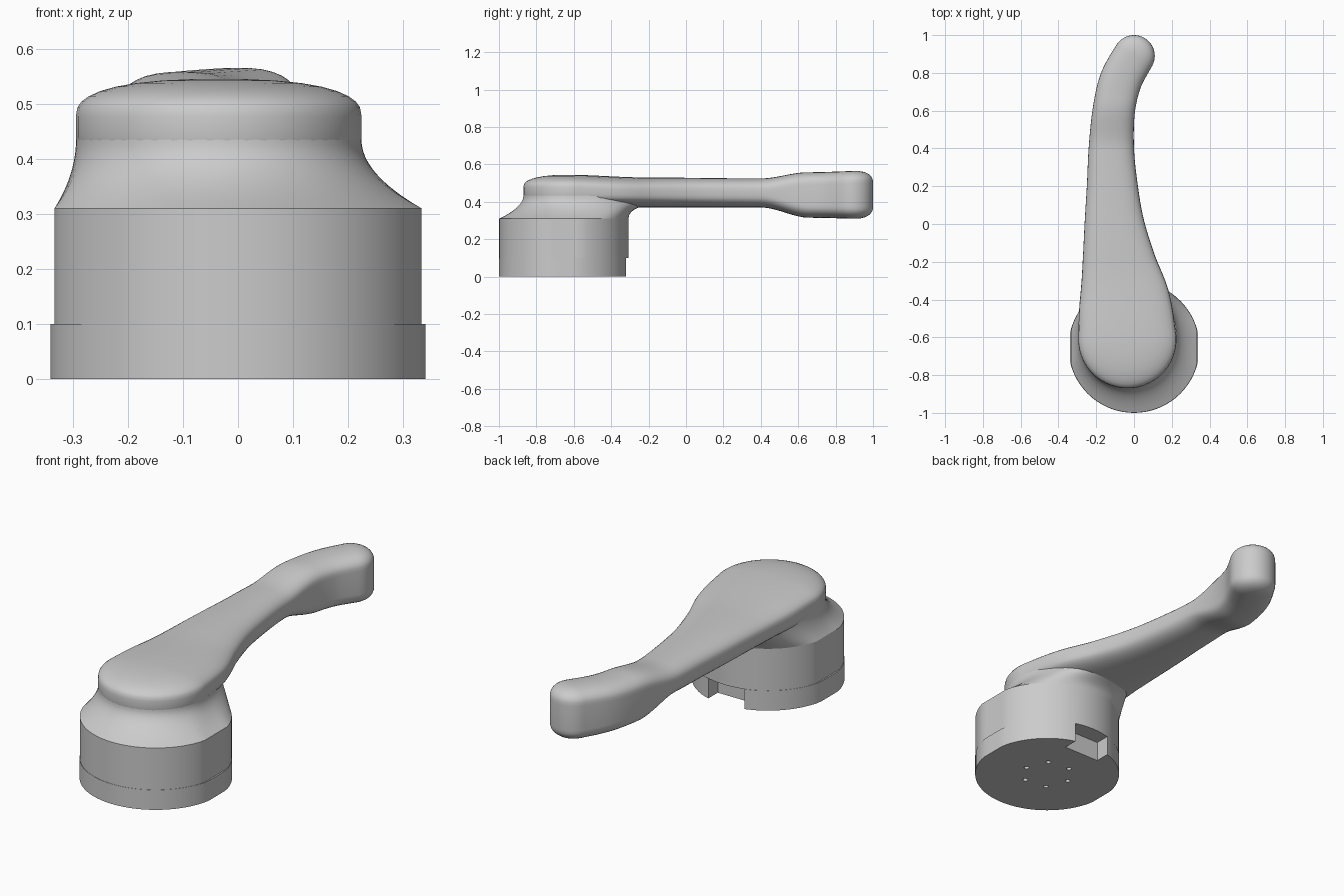
import bpy, bmesh
from math import sin, cos, pi, atan2, hypot, radians
from mathutils import Matrix

if "Cube" in bpy.data.objects:
    bpy.data.objects.remove(bpy.data.objects["Cube"])

CY = -0.6525  # hub centre in y


def loft(name, rings, caps=False):
    """Skin a list of closed rings with equal point counts."""
    bm = bmesh.new()
    loops = [[bm.verts.new(p) for p in ring] for ring in rings]
    n = len(loops[0])
    for a, b in zip(loops, loops[1:]):
        for i in range(n):
            j = (i + 1) % n
            bm.faces.new((a[i], a[j], b[j], b[i]))
    if caps:
        bm.faces.new(loops[0][::-1])
        bm.faces.new(loops[-1])
    bmesh.ops.remove_doubles(bm, verts=bm.verts, dist=1e-5)
    bmesh.ops.recalc_face_normals(bm, faces=bm.faces)
    return finish(name, bm)


def finish(name, bm):
    me = bpy.data.meshes.new(name)
    bm.to_mesh(me)
    bm.free()
    ob = bpy.data.objects.new(name, me)
    bpy.context.collection.objects.link(ob)
    return ob


def activate(ob):
    bpy.ops.object.select_all(action='DESELECT')
    ob.select_set(True)
    bpy.context.view_layer.objects.active = ob


def smooth(ob, angle=35):
    activate(ob)
    bpy.ops.object.shade_smooth_by_angle(angle=radians(angle))


def ease(table, y):
    """Smoothstep interpolation through (y, value) pairs."""
    for (y0, v0), (y1, v1) in zip(table, table[1:]):
        if y <= y1:
            t = max(0, (y - y0) / (y1 - y0))
            return v0 + (v1 - v0) * t * t * (3 - 2 * t)
    return table[-1][1]


def catmull(pts, steps):
    out = []
    for i in range(len(pts) - 1):
        a, b, c, d = (pts[max(0, min(len(pts) - 1, i + k))] for k in (-1, 0, 1, 2))
        for s in range(steps):
            t = s / steps
            out.append(tuple(0.5 * (2 * q + (r - p) * t + (2 * p - 5 * q + 4 * r - u) * t * t
                                    + (3 * q - p - 3 * r + u) * t ** 3)
                             for p, q, r, u in zip(a, b, c, d)))
    return out + [pts[-1]]


# Base: round body with slightly flattened sides and a lower band
N = 72


def base_ring(r, flat, z):
    return [(max(-flat, min(flat, r * cos(2 * pi * i / N))), CY + r * sin(2 * pi * i / N), z)
            for i in range(N)]


base = loft("hub_base", [base_ring(0.3475, 0.34, 0), base_ring(0.3475, 0.34, 0.1),
                         base_ring(0.346, 0.333, 0.1), base_ring(0.346, 0.333, 0.31)], caps=True)

# Rear notch and six small holes in the underside
bm = bmesh.new()
bmesh.ops.create_cube(bm, size=1, matrix=Matrix.Translation((0, -0.3, 0.025))
                      @ Matrix.Diagonal((0.2, 0.19, 0.15, 1)))
for k in range(6):
    a = radians(53 + 60 * k)
    bmesh.ops.create_cone(bm, cap_ends=True, segments=16, radius1=0.012, radius2=0.012, depth=0.1,
                          matrix=Matrix.Translation((0.118 * cos(a), CY + 0.118 * sin(a), 0)))
cutter = finish("base_cutter", bm)
cutter.hide_render = True
mod = base.modifiers.new("cut", 'BOOLEAN')
mod.operation = 'DIFFERENCE'
mod.solver = 'EXACT'
mod.object = cutter
activate(base)
bpy.ops.object.modifier_apply(modifier=mod.name)
bpy.data.objects.remove(cutter)
smooth(base)

# Shoulder: concave blend from the base up to the lever head
rings = []
for k in range(13):
    s = k / 12
    ring = []
    for i, (x0, y0, z0) in enumerate(base_ring(0.346, 0.333, 0.31)):
        a = 2 * pi * i / N
        back = max(0, sin(a)) ** 2
        x1 = -0.035 - 0.04 * back + 0.259 * cos(a)
        y1 = -0.61 + (0.41 if sin(a) > 0 else 0.259) * sin(a)
        w = (1 - back) * (1 - (1 - s) ** 2) + back * s ** 2.5
        ring.append((x0 + (x1 - x0) * w, y0 + (y1 - y0) * w, z0 + (0.125 - 0.045 * back) * s))
    rings.append(ring)
smooth(loft("shoulder", rings), 50)

# Lever: spine of (x, y, half width), swept with round ends
SPINE = [(-0.035, -0.61, 0.26), (-0.05, -0.4, 0.24), (-0.08, -0.2, 0.195), (-0.104, 0.0, 0.159),
         (-0.115, 0.2, 0.135), (-0.12, 0.4, 0.12), (-0.107, 0.6, 0.112), (-0.07, 0.76, 0.112),
         (0.0, 0.89, 0.11)]
TOP = [(-1, 0.545), (-0.65, 0.545), (-0.2, 0.53), (0.4, 0.525), (0.65, 0.558), (1, 0.567)]
BOTTOM = [(-1, 0.37), (0.4, 0.37), (0.66, 0.315), (1, 0.308)]
EDGE = 0.068

spine = catmull(SPINE, 7)
angles = []
for i in range(len(spine)):
    p, q = spine[max(0, i - 1)], spine[min(len(spine) - 1, i + 1)]
    angles.append(atan2(q[1] - p[1], q[0] - p[0]))
CAP = 24
outline = [(s, a - pi / 2) for s, a in zip(spine, angles)]
outline += [(spine[-1], angles[-1] - pi / 2 + pi * k / CAP) for k in range(1, CAP)]
outline += [(s, a + pi / 2) for s, a in zip(spine[::-1], angles[::-1])]
outline += [(spine[0], angles[0] + pi / 2 + pi * k / CAP) for k in range(1, CAP)]


def lever_ring(t, table, sign, power):
    drop = EDGE * (1 - max(0, 1 - t ** power) ** (1 / power))
    ring = []
    for (cx, cy, r), a in outline:
        y = cy + r * t * sin(a)
        ring.append((cx + r * t * cos(a), y, ease(table, y) - sign * drop))
    return ring


STEPS = [0, 0.2, 0.4, 0.58, 0.72, 0.83, 0.91, 0.96, 0.988, 1]
rings = [lever_ring(t, BOTTOM, -1, 2.4) for t in STEPS]
rings += [lever_ring(t, TOP, 1, 2.5) for t in STEPS[::-1]]
smooth(loft("lever", rings), 60)
